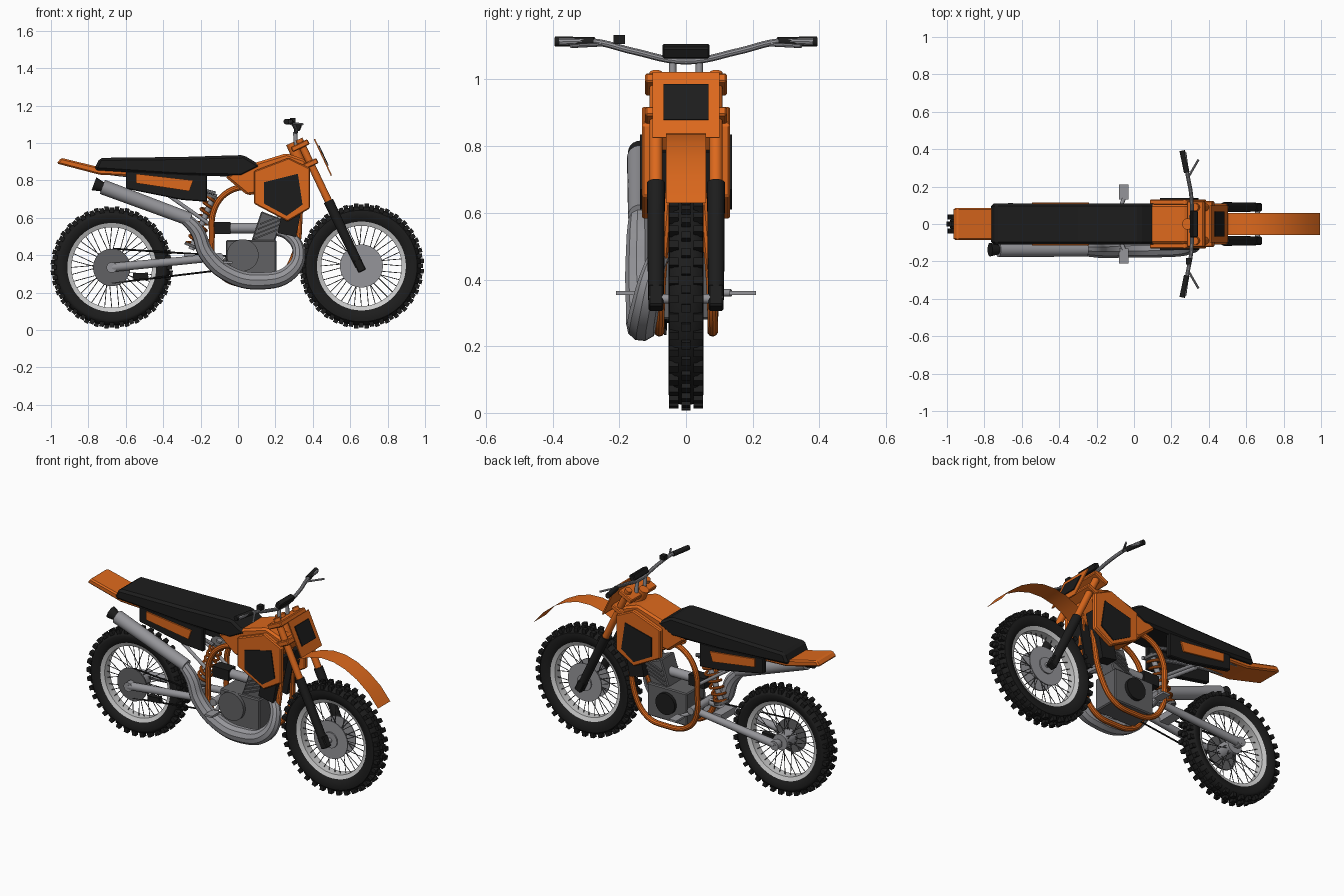
import bpy, bmesh, math
from mathutils import Vector, Matrix

if "Cube" in bpy.data.objects:
    bpy.data.objects.remove(bpy.data.objects["Cube"])


def material(name, r, g, b):
    m = bpy.data.materials.new(name)
    m.diffuse_color = (r, g, b, 1)
    m.use_nodes = True
    m.node_tree.nodes["Principled BSDF"].inputs["Base Color"].default_value = m.diffuse_color
    return m


ORANGE = material("orange", 0.72, 0.14, 0.012)
BLACK = material("black", 0.012, 0.012, 0.012)
DARK = material("dark_metal", 0.12, 0.12, 0.125)
STEEL = material("steel", 0.30, 0.30, 0.32)
LIGHT = material("light_metal", 0.6, 0.6, 0.62)


def finish(name, bm, mat, loc=(0, 0, 0), bevel=0, smooth=True):
    bmesh.ops.recalc_face_normals(bm, faces=bm.faces)
    me = bpy.data.meshes.new(name)
    bm.to_mesh(me)
    bm.free()
    ob = bpy.data.objects.new(name, me)
    ob.location = loc
    bpy.context.collection.objects.link(ob)
    me.materials.append(mat)
    if bevel:
        mod = ob.modifiers.new("bevel", 'BEVEL')
        mod.width, mod.segments = bevel, 1
    if smooth:
        bpy.ops.object.select_all(action='DESELECT')
        ob.select_set(True)
        bpy.context.view_layer.objects.active = ob
        bpy.ops.object.shade_smooth_by_angle(angle=math.radians(35))
    return ob


def prism(name, pts, y0, y1, mat, bevel=0):
    """Side-view outline (x, z) extruded from y0 to y1."""
    bm = bmesh.new()
    f = bm.faces.new([bm.verts.new((x, y0, z)) for x, z in pts])
    ext = bmesh.ops.extrude_face_region(bm, geom=[f])
    bmesh.ops.translate(bm, vec=(0, y1 - y0, 0),
                        verts=[v for v in ext['geom'] if isinstance(v, bmesh.types.BMVert)])
    return finish(name, bm, mat, bevel=bevel, smooth=False)


def box(name, c, size, mat, tilt=0, bevel=0):
    bm = bmesh.new()
    bmesh.ops.create_cube(bm, size=1, matrix=Matrix.Rotation(tilt, 4, 'Y') @ Matrix.Diagonal((*size, 1)))
    return finish(name, bm, mat, c, bevel, False)


def add_rod(bm, a, b, r0, r1, n):
    a, b = Vector(a), Vector(b)
    m = Matrix.Translation((a + b) / 2) @ (b - a).to_track_quat('Z', 'Y').to_matrix().to_4x4()
    bmesh.ops.create_cone(bm, cap_ends=True, segments=n, radius1=r0, radius2=r1,
                          depth=(b - a).length, matrix=m)


def rod(name, a, b, r, mat, r2=None, n=20):
    bm = bmesh.new()
    add_rod(bm, a, b, r, r if r2 is None else r2, n)
    return finish(name, bm, mat)


def tube(name, pts, r, mat, radii=None, kind='BEZIER', res=6):
    cu = bpy.data.curves.new(name, 'CURVE')
    cu.dimensions, cu.bevel_depth, cu.bevel_resolution = '3D', r, 3
    cu.use_fill_caps, cu.resolution_u = True, res
    sp = cu.splines.new(kind)
    target = sp.bezier_points if kind == 'BEZIER' else sp.points
    target.add(len(pts) - 1)
    for i, p in enumerate(pts):
        if kind == 'BEZIER':
            target[i].co = p
            target[i].handle_left_type = target[i].handle_right_type = 'AUTO'
        else:
            target[i].co = (*p, 1)
        target[i].radius = radii[i] if radii else 1
    tmp = bpy.data.objects.new(name, cu)
    bpy.context.collection.objects.link(tmp)
    bm = bmesh.new()
    bm.from_mesh(tmp.to_mesh())
    bpy.data.objects.remove(tmp)
    return finish(name, bm, mat)


def lathe(name, prof, loc, mat):
    """Closed (radius, y) profile spun round the y axis."""
    bm = bmesh.new()
    vs = [bm.verts.new((r, y, 0)) for r, y in prof]
    es = [bm.edges.new((vs[i], vs[i - 1])) for i in range(len(vs))]
    bmesh.ops.spin(bm, geom=vs + es, cent=(0, 0, 0), axis=(0, 1, 0), angle=2 * math.pi, steps=56)
    bmesh.ops.remove_doubles(bm, verts=bm.verts, dist=1e-4)
    return finish(name, bm, mat, loc)


def sheet(name, pts, half, mat):
    """Thin panel following a side-view line."""
    bm = bmesh.new()
    rows = [[bm.verts.new((x, s * half, z)) for s in (-1, 1)] for x, z in pts]
    for a, b in zip(rows, rows[1:]):
        bm.faces.new((a[0], b[0], b[1], a[1]))
    return finish(name, bm, mat)


# Wheels: tyre, knobs, rim, spokes
for tag, cx, cz, R in (("front", 0.66, 0.342, 0.318), ("rear", -0.675, 0.334, 0.31)):
    c = (cx, 0, cz)
    half = [(0.235, 0.034), (0.25, 0.045), (0.28, 0.052), (R - 0.02, 0.049), (R - 0.006, 0.034), (R, 0.012)]
    lathe(tag + "_tyre", half + [(r, -y) for r, y in reversed(half)], c, BLACK)
    lathe(tag + "_rim", [(0.215, -0.026), (0.24, -0.037), (0.24, 0.037), (0.215, 0.026)], c, LIGHT)
    bm = bmesh.new()
    for i in range(72):
        turn = Matrix.Rotation(i * math.tau / 72, 4, 'Y')
        for y, r in ([(0, R)] if i % 2 else [(-0.037, R - 0.006), (0.037, R - 0.006)]):
            m = turn @ Matrix.Translation((r + 0.004, y, 0)) @ Matrix.Diagonal((0.026, 0.028, 0.024, 1))
            bmesh.ops.create_cube(bm, size=1, matrix=m)
    finish(tag + "_tyre_knobs", bm, BLACK, c, smooth=False)
    bm = bmesh.new()
    for i in range(36):
        a, s = i * math.tau / 36, 1 if i % 2 else -1
        b = a + (0.35 if i % 4 < 2 else -0.35)
        add_rod(bm, (0.045 * math.cos(a), s * 0.032, 0.045 * math.sin(a)),
                (0.22 * math.cos(b), 0, 0.22 * math.sin(b)), 0.0022, 0.0022, 5)
    finish(tag + "_spokes", bm, DARK, c)
    rod(tag + "_hub", (cx, -0.05, cz), (cx, 0.05, cz), 0.048, STEEL, n=28)
    rod(tag + "_axle", (cx, -0.11, cz), (cx, 0.11, cz), 0.014, STEEL)
for s in (-1, 1):
    rod("front_brake_disc", (0.66, s * 0.036, 0.342), (0.66, s * 0.042, 0.342), 0.115, STEEL, n=40)
rod("rear_sprocket", (-0.675, -0.066, 0.334), (-0.675, -0.058, 0.334), 0.1, DARK, n=40)

# Fork, clamps and steering head
def fork(z):
    return 0.65 - (z - 0.34) * 0.477

tilt = -math.atan(0.477)
for s in (-1, 1):
    y = s * 0.09
    rod("fork_lower", (fork(0.34), y, 0.34), (fork(0.69), y, 0.69), 0.024, BLACK, 0.027)
    rod("fork_upper", (fork(0.65), y, 0.65), (fork(1.02), y, 1.02), 0.02, ORANGE)
    box("axle_clamp", (0.65, y, 0.345), (0.045, 0.045, 0.07), BLACK, tilt, 0.005)
    rod("bar_riser", (0.31, s * 0.04, 0.99), (0.305, s * 0.04, 1.06), 0.011, STEEL)
for z in (0.985, 0.885):
    box("fork_clamp", (fork(z) - 0.01, 0, z), (0.1, 0.245, 0.03), ORANGE, tilt, 0.005)
rod("steering_head", (0.355, 0, 0.84), (0.285, 0, 1.0), 0.03, ORANGE)

# Front panel and fenders
prism("front_plate", [(0.405, 1.02), (0.412, 1.022), (0.503, 0.826), (0.496, 0.824)], -0.1, 0.1, ORANGE)
prism("front_plate_panel", [(0.43, 0.985), (0.435, 0.987), (0.485, 0.88), (0.48, 0.878)], -0.067, 0.067, BLACK)
sheet("front_fender", [(0.4, 0.75), (0.46, 0.79), (0.53, 0.822), (0.61, 0.838), (0.69, 0.835), (0.77, 0.812),
                       (0.85, 0.77), (0.93, 0.707), (0.995, 0.63)], 0.06, ORANGE)
prism("rear_fender", [(-0.97, 0.89), (-0.945, 0.92), (-0.74, 0.87), (-0.3, 0.85), (-0.3, 0.81), (-0.74, 0.83)],
      -0.086, 0.086, ORANGE, 0.008)

# Seat and tank
prism("seat", [(-0.77, 0.855), (-0.74, 0.92), (-0.3, 0.925), (0.03, 0.935), (0.13, 0.875), (0.02, 0.82),
               (-0.3, 0.825)], -0.11, 0.11, BLACK, 0.014)
prism("tank", [(-0.07, 0.82), (0.08, 0.89), (0.26, 0.945), (0.36, 0.91), (0.385, 0.85), (0.32, 0.76),
               (0.05, 0.72)], -0.105, 0.105, ORANGE, 0.012)

# Mirrored body panels, radiators, frame and swingarm
for s in (-1, 1):
    prism("shroud", [(0.085, 0.85), (0.27, 0.92), (0.385, 0.865), (0.385, 0.65), (0.265, 0.58), (0.085, 0.675)],
          s * 0.1, s * 0.132, ORANGE, 0.006)
    prism("shroud_panel", [(0.14, 0.79), (0.32, 0.835), (0.345, 0.67), (0.26, 0.61), (0.14, 0.675)],
          s * 0.12, s * 0.138, BLACK)
    prism("side_panel", [(-0.6, 0.85), (-0.165, 0.83), (-0.165, 0.685), (-0.3, 0.695), (-0.6, 0.755)],
          s * 0.075, s * 0.105, BLACK, 0.005)
    prism("side_panel_stripe", [(-0.545, 0.835), (-0.24, 0.80), (-0.26, 0.742), (-0.545, 0.785)],
          s * 0.1, s * 0.114, ORANGE)
    box("radiator", (0.29, s * 0.068, 0.65), (0.1, 0.075, 0.29), BLACK, 0.2)
    tube("frame_cradle", [(0.33, s * 0.03, 0.88), (0.33, s * 0.055, 0.62), (0.3, s * 0.075, 0.4),
                          (0.21, s * 0.08, 0.27), (0.08, s * 0.08, 0.245), (-0.06, s * 0.08, 0.27),
                          (-0.13, s * 0.085, 0.36), (-0.14, s * 0.09, 0.5), (-0.125, s * 0.09, 0.65),
                          (-0.05, s * 0.085, 0.74), (0.09, s * 0.07, 0.775), (0.31, s * 0.03, 0.86)], 0.016, ORANGE)
    tube("subframe", [(-0.12, s * 0.07, 0.73), (-0.4, s * 0.07, 0.8), (-0.7, s * 0.06, 0.84)], 0.011, STEEL)
    rod("subframe_strut", (-0.13, s * 0.075, 0.55), (-0.5, s * 0.07, 0.81), 0.01, STEEL)
    rod("swingarm", (-0.09, s * 0.07, 0.39), (-0.675, s * 0.088, 0.334), 0.02, STEEL, 0.024)
    rod("swingarm_end", (-0.675, s * 0.07, 0.334), (-0.675, s * 0.108, 0.334), 0.028, STEEL)
    box("footpeg", (-0.055, s * 0.17, 0.36), (0.05, 0.08, 0.012), STEEL)
    rod("footpeg_mount", (-0.08, s * 0.07, 0.36), (-0.055, s * 0.135, 0.36), 0.011, STEEL)
rod("swingarm_pivot", (-0.1, -0.1, 0.39), (-0.1, 0.1, 0.39), 0.022, STEEL)
box("swingarm_bridge", (-0.26, 0, 0.385), (0.06, 0.14, 0.04), STEEL)

# Chain and guide
rod("drive_sprocket", (-0.05, -0.066, 0.36), (-0.05, -0.058, 0.36), 0.035, DARK)
rod("chain_top", (-0.665, -0.062, 0.434), (-0.05, -0.062, 0.395), 0.005, BLACK, n=6)
rod("chain_bottom", (-0.675, -0.062, 0.25), (-0.05, -0.062, 0.325), 0.005, BLACK, n=6)
box("chain_guide", (-0.52, -0.065, 0.288), (0.08, 0.03, 0.032), BLACK, -0.08)

# Shock with coil spring
top, low = Vector((-0.125, 0, 0.73)), Vector((-0.25, 0, 0.43))
rod("shock_body", low, top, 0.016, STEEL)
axis = (top - low).normalized()
side = axis.cross(Vector((0, 1, 0)))
coil = []
for i in range(113):
    a = i / 16 * math.tau
    coil.append(low.lerp(top, 0.08 + 0.84 * i / 112) + 0.036 * (side * math.cos(a) + Vector((0, math.sin(a), 0))))
tube("shock_spring", coil, 0.008, ORANGE, kind='POLY')
for p in (0.06, 0.94):
    q = low.lerp(top, p)
    rod("spring_seat", q - axis * 0.008, q + axis * 0.008, 0.045, DARK)

# Engine
prism("crankcase", [(-0.065, 0.28), (-0.065, 0.48), (0.205, 0.48), (0.205, 0.28)], -0.085, 0.085, DARK, 0.006)
rod("clutch_cover", (0.025, -0.105, 0.4), (0.025, -0.08, 0.4), 0.085, DARK, n=32)
rod("ignition_cover", (0.07, 0.08, 0.39), (0.07, 0.105, 0.39), 0.065, BLACK, n=32)
prism("cylinder", [(0.07, 0.47), (0.195, 0.47), (0.24, 0.59), (0.125, 0.635)], -0.065, 0.065, DARK, 0.006)
for i in range(4):
    box("cooling_fin", (0.145 + i * 0.012, 0, 0.51 + i * 0.027), (0.135, 0.15, 0.008), DARK, -0.38)
rod("carburettor", (-0.04, 0, 0.545), (0.12, 0, 0.545), 0.028, STEEL)
box("air_boot", (-0.095, 0, 0.545), (0.11, 0.07, 0.065), BLACK)

# Exhaust
tube("exhaust_pipe", [(0.18, -0.03, 0.535), (0.27, -0.06, 0.505), (0.325, -0.1, 0.42), (0.28, -0.125, 0.31),
                      (0.12, -0.132, 0.262), (-0.05, -0.135, 0.3), (-0.17, -0.14, 0.41), (-0.22, -0.14, 0.53),
                      (-0.29, -0.138, 0.605)], 0.045, STEEL,
     radii=[0.55, 0.62, 0.75, 0.95, 1.05, 1.0, 0.95, 0.85, 0.7], res=8)
rod("muffler", (-0.255, -0.138, 0.59), (-0.725, -0.137, 0.765), 0.036, STEEL, 0.04, 28)
rod("muffler_tip", (-0.72, -0.137, 0.763), (-0.77, -0.137, 0.782), 0.024, BLACK, 0.037)

# Handlebar, grips, levers, pad
tube("handlebar", [(0.27, -0.38, 1.113), (0.285, -0.27, 1.112), (0.305, -0.16, 1.085), (0.31, 0, 1.055),
                   (0.305, 0.16, 1.085), (0.285, 0.27, 1.112), (0.27, 0.38, 1.113)], 0.0105, STEEL)
for s in (-1, 1):
    rod("grip", (0.282, s * 0.275, 1.112), (0.258, s * 0.392, 1.114), 0.015, BLACK)
    rod("lever", (0.29, s * 0.25, 1.105), (0.345, s * 0.345, 1.1), 0.006, STEEL, n=8)
box("handlebar_pad", (0.32, 0, 1.085), (0.035, 0.142, 0.036), BLACK, 0.4, 0.005)
box("switch", (0.293, -0.2, 1.12), (0.03, 0.034, 0.026), BLACK)
